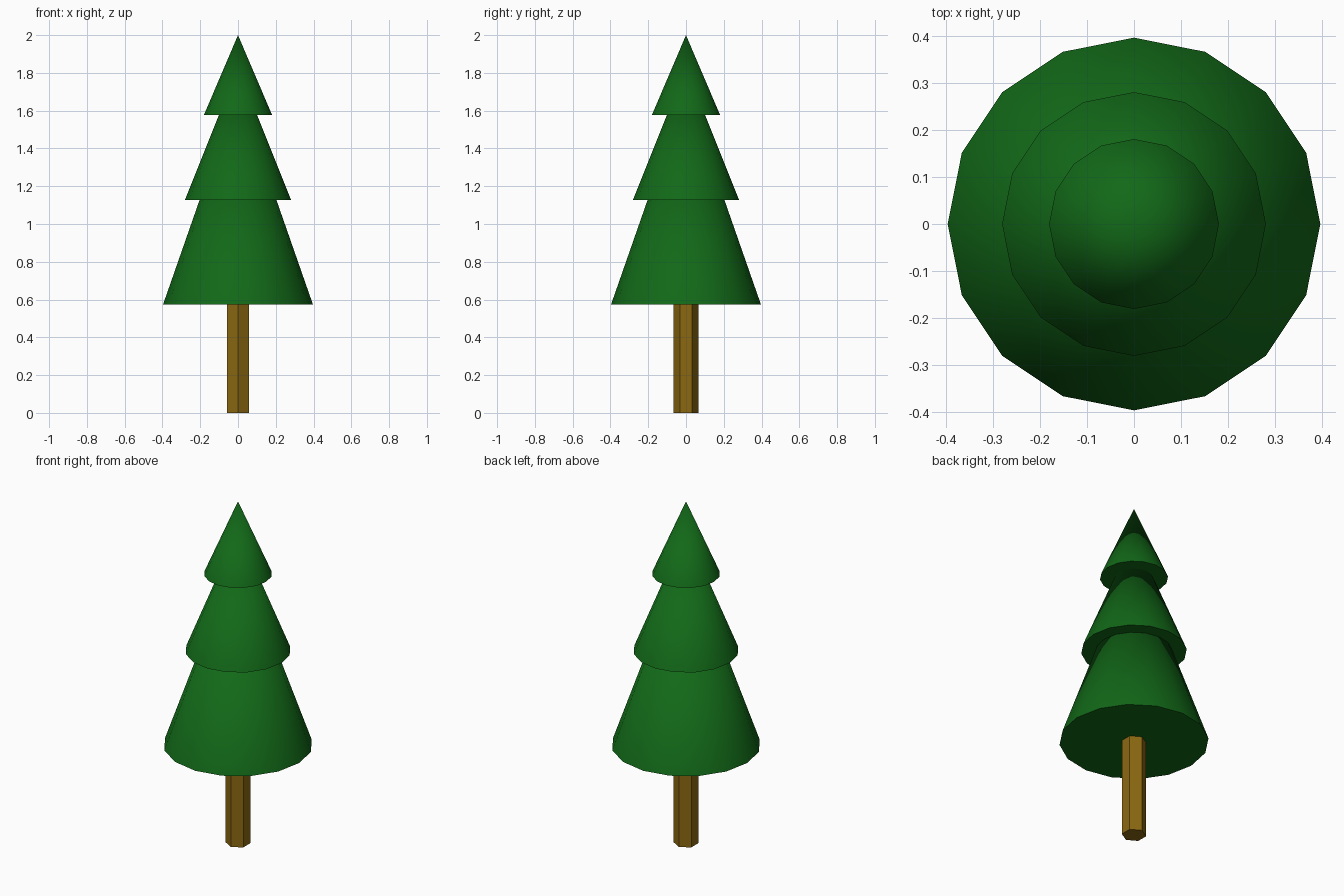
import bpy, math

if "Cube" in bpy.data.objects:
    bpy.data.objects.remove(bpy.data.objects["Cube"])


def material(name, rgb):
    m = bpy.data.materials.new(name)
    m.diffuse_color = (*rgb, 1)
    m.use_nodes = True
    m.node_tree.nodes["Principled BSDF"].inputs["Base Color"].default_value = m.diffuse_color
    return m


green = material("needles", (0.006, 0.14, 0.009))
brown = material("bark", (0.26, 0.14, 0.006))


def cone(name, sides, r1, r2, z0, z1, mat):
    bpy.ops.mesh.primitive_cone_add(vertices=sides, radius1=r1, radius2=r2,
                                    depth=z1 - z0, location=(0, 0, (z0 + z1) / 2))
    ob = bpy.context.object
    ob.name = name
    ob.data.materials.append(mat)
    return ob


# Six-sided trunk, flat shaded, tucked just into the foliage
cone("trunk", 6, 0.066, 0.066, 0, 0.60, brown)

# Three nested foliage cones, smooth sides with a crisp lower rim
for name, radius, base, tip in (("lower_foliage", 0.397, 0.573, 1.71),
                                ("middle_foliage", 0.281, 1.127, 1.83),
                                ("upper_foliage", 0.181, 1.576, 2.0)):
    cone(name, 16, radius, 0, base, tip, green)
    bpy.ops.object.shade_smooth_by_angle(angle=math.radians(35))
